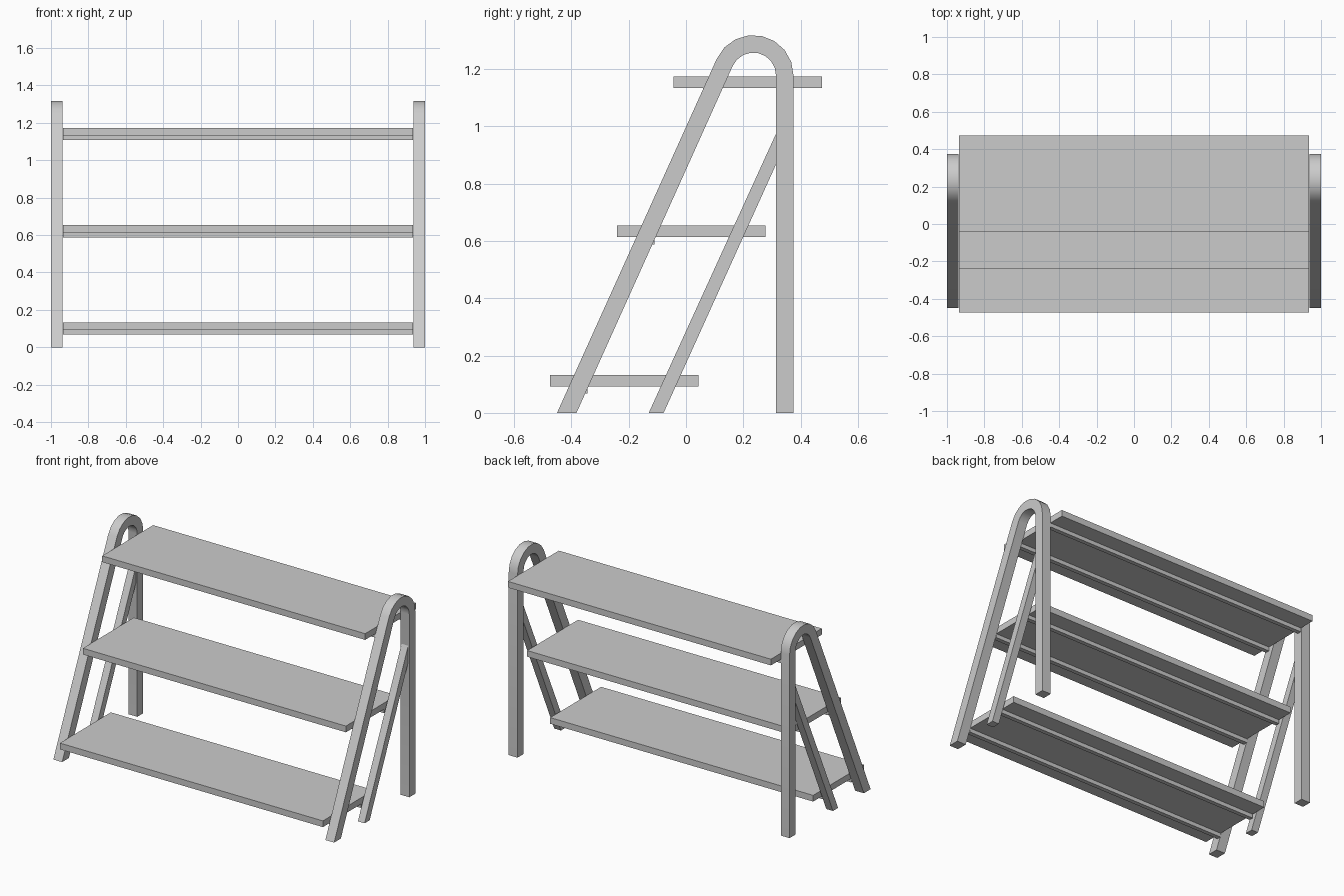
import bpy
import bmesh
from math import cos, sin, radians
from mathutils import Vector

if "Cube" in bpy.data.objects:
    bpy.data.objects.remove(bpy.data.objects["Cube"], do_unlink=True)

grey = bpy.data.materials.new("plain grey")
grey.use_nodes = True
grey.diffuse_color = (0.6, 0.6, 0.6, 1)
grey.node_tree.nodes["Principled BSDF"].inputs["Base Color"].default_value = (0.6, 0.6, 0.6, 1)


def extrude_profile(name, profile, x0, x1):
    """Extrude a closed (y, z) outline along x."""
    bm = bmesh.new()
    face = bm.faces.new([bm.verts.new((x0, y, z)) for y, z in profile])
    out = bmesh.ops.extrude_face_region(bm, geom=[face])
    moved = [v for v in out["geom"] if isinstance(v, bmesh.types.BMVert)]
    bmesh.ops.translate(bm, verts=moved, vec=Vector((x1 - x0, 0, 0)))
    bmesh.ops.recalc_face_normals(bm, faces=bm.faces)
    mesh = bpy.data.meshes.new(name)
    bm.to_mesh(mesh)
    bm.free()
    mesh.materials.append(grey)
    obj = bpy.data.objects.new(name, mesh)
    bpy.context.collection.objects.link(obj)
    return obj


def rectangle(y0, y1, z0, z1):
    return [(y0, z0), (y1, z0), (y1, z1), (y0, z1)]


def arc(radius, steps=8):
    """Bend from the back post over to the sloping front leg."""
    angles = [radians(155.6 * i / steps) for i in range(steps + 1)]
    return [(0.235 + radius * cos(a), 1.178 + radius * sin(a)) for a in angles]


# Side frames: bent tube outline and a parallel sloping brace
frame = [(0.314, 0), (0.375, 0)] + arc(0.14) + [(-0.45, 0), (-0.382, 0)] + arc(0.079)[::-1]
brace = [(-0.13, 0), (-0.078, 0), (0.32, 0.88), (0.32, 0.987)]
for side, sign in (("left", 1), ("right", -1)):
    obj = extrude_profile(side + "_bent_frame", frame, sign * 0.9375, sign * 1.0)
    bpy.ops.object.select_all(action="DESELECT")
    obj.select_set(True)
    bpy.context.view_layer.objects.active = obj
    bpy.ops.object.shade_smooth_by_angle(angle=radians(30))
    extrude_profile(side + "_brace", brace, sign * 0.945, sign * 0.9925)

# Shelves, each with two rails underneath
HALF = 0.9365
DEPTH = 0.518
for level, front, top in (("bottom", -0.474, 0.132), ("middle", -0.24, 0.653), ("top", -0.044, 1.173)):
    under = top - 0.04
    extrude_profile(level + "_shelf", rectangle(front, front + DEPTH, under, top), -HALF, HALF)
    for place, offset in (("front", 0.103), ("back", DEPTH - 0.13)):
        y = front + offset
        extrude_profile(f"{level}_{place}_rail", rectangle(y, y + 0.027, under - 0.025, under), -HALF, HALF)
